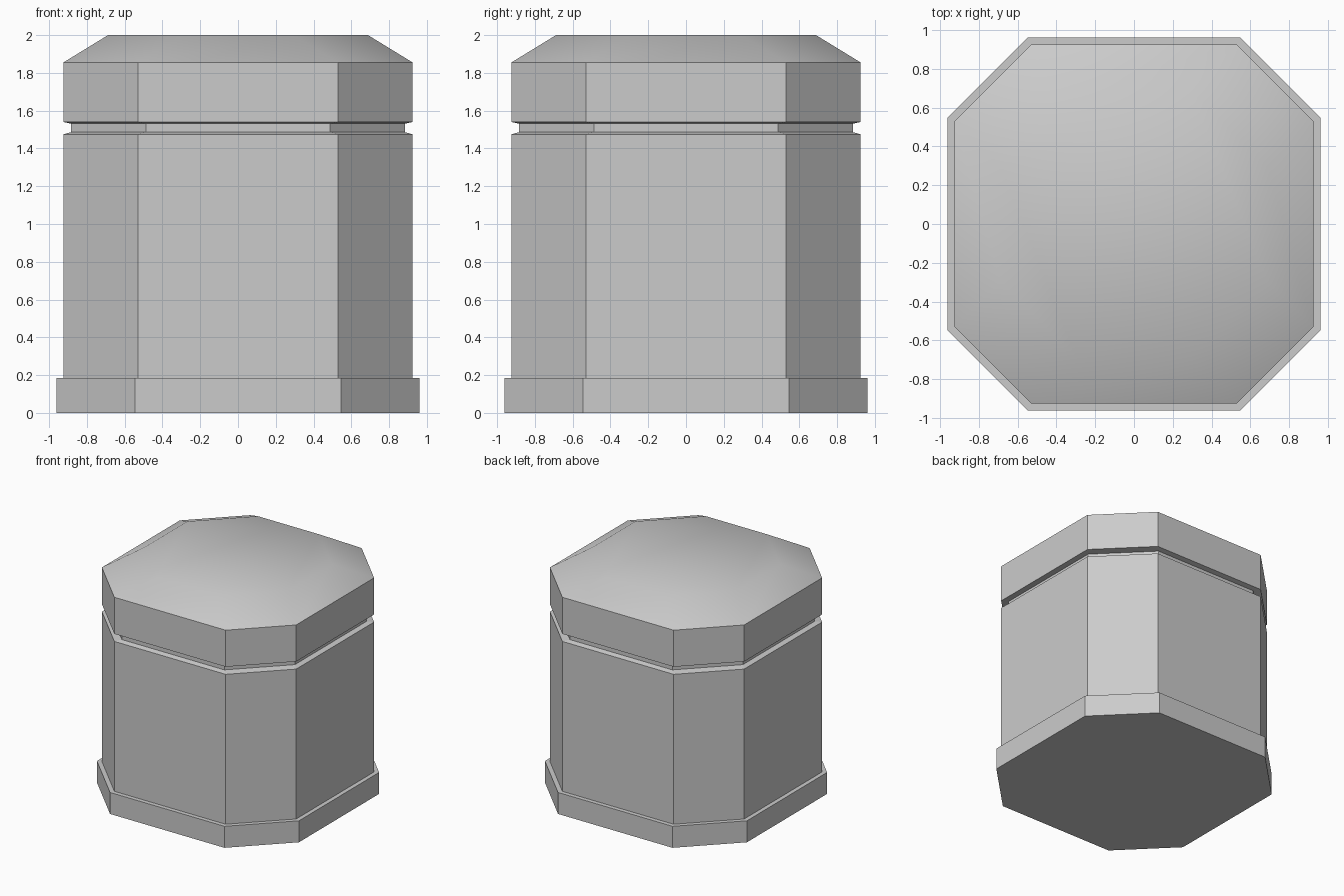
import bpy, bmesh, math

if "Cube" in bpy.data.objects:
    bpy.data.objects.remove(bpy.data.objects["Cube"])

HALF, CORNER = 0.925, 0.53   # octagon half width and half length of its long sides


def octagon(a, c, z):
    return [(c, -a, z), (a, -c, z), (a, c, z), (c, a, z),
            (-c, a, z), (-a, c, z), (-a, -c, z), (-c, -a, z)]


def loft(name, rings):
    """Skin a stack of octagons given as (half width, half side, height)."""
    bm = bmesh.new()
    loops = [[bm.verts.new(p) for p in octagon(*r)] for r in rings]
    for lo, hi in zip(loops, loops[1:]):
        for i in range(8):
            j = (i + 1) % 8
            bm.faces.new((lo[i], lo[j], hi[j], hi[i]))
    bm.faces.new(loops[0][::-1])
    bm.faces.new(loops[-1])
    mesh = bpy.data.meshes.new(name)
    bm.to_mesh(mesh)
    bm.free()
    ob = bpy.data.objects.new(name, mesh)
    bpy.context.collection.objects.link(ob)
    return ob


def ring(inset, z):
    return (HALF - inset, CORNER - inset, z)


# Wide foot
loft("base", [(0.962, 0.545, 0), (0.962, 0.545, 0.185)])

# Main body with a slightly sloped upper ledge
loft("body", [ring(0, 0.185), ring(0, 1.475), ring(0.042, 1.486)])

# Recessed neck between body and lid
loft("neck", [ring(0.042, 1.486), ring(0.042, 1.531)])

# Lid with softly shaded sloping top
lid = loft("lid", [ring(0.042, 1.531), ring(0, 1.54), ring(0, 1.855), ring(0.237, 2.0)])
bpy.ops.object.select_all(action='DESELECT')
lid.select_set(True)
bpy.context.view_layer.objects.active = lid
bpy.ops.object.shade_smooth_by_angle(angle=math.radians(38))
